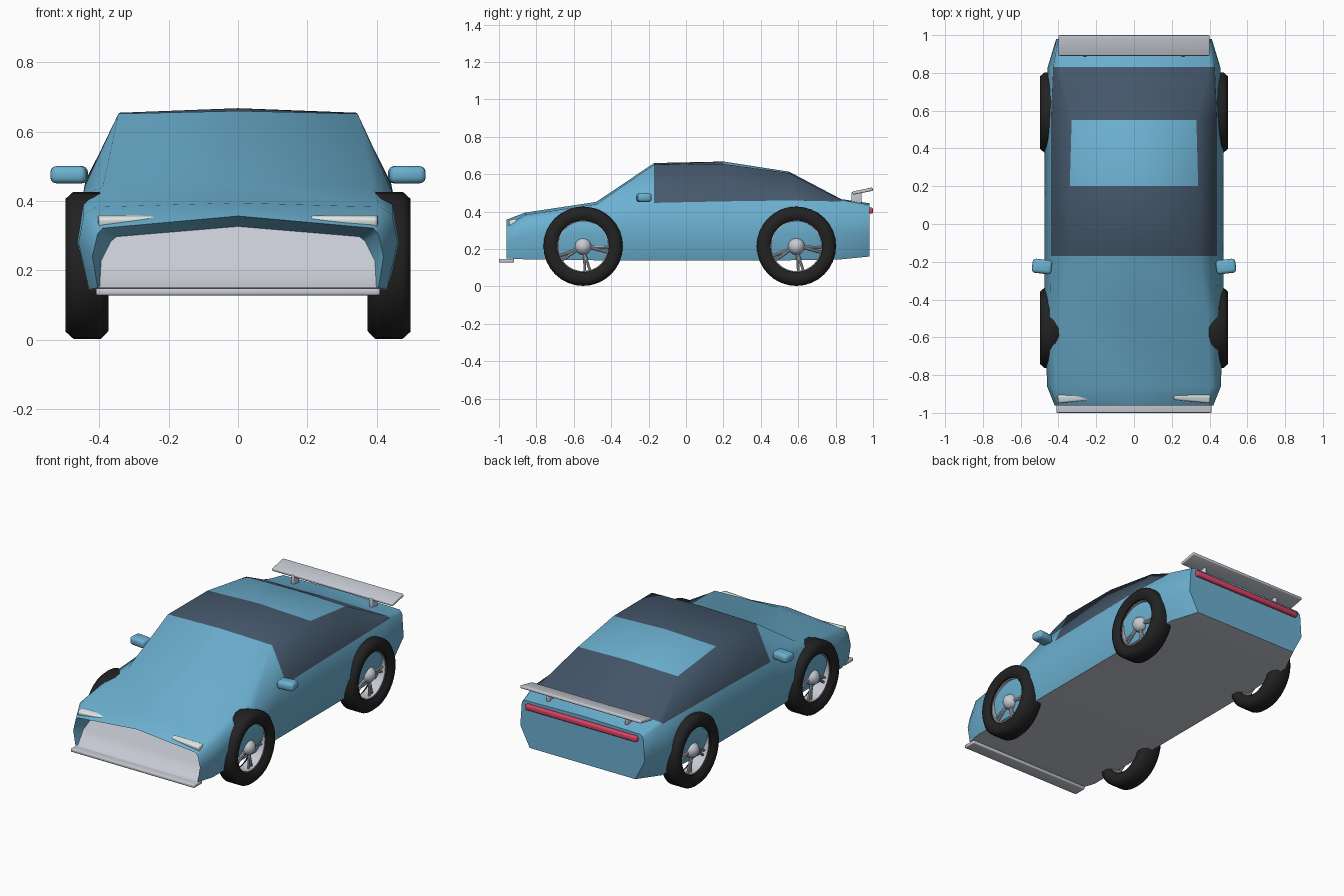
import bpy, bmesh, math
from mathutils import Vector, Matrix

if "Cube" in bpy.data.objects:
    bpy.data.objects.remove(bpy.data.objects["Cube"])


def mat(name, r, g, b):
    m = bpy.data.materials.new(name)
    m.diffuse_color = (r, g, b, 1)
    m.use_nodes = True
    m.node_tree.nodes["Principled BSDF"].inputs["Base Color"].default_value = m.diffuse_color
    return m


BLUE = mat("blue paint", .15, .44, .64)
GLASS = mat("dark glass", .06, .098, .15)
SILVER = mat("silver", .57, .59, .65)
BLACK = mat("black rubber", .016, .016, .016)
RED = mat("red lamp", .70, .055, .13)
LAMP = mat("pale lamp", .74, .82, .80)


def finish(name, bm, mats, angle=35):
    bmesh.ops.recalc_face_normals(bm, faces=bm.faces[:])
    me = bpy.data.meshes.new(name)
    bm.to_mesh(me)
    bm.free()
    ob = bpy.data.objects.new(name, me)
    bpy.context.collection.objects.link(ob)
    for m in mats:
        me.materials.append(m)
    bpy.ops.object.select_all(action='DESELECT')
    ob.select_set(True)
    bpy.context.view_layer.objects.active = ob
    bpy.ops.object.shade_smooth_by_angle(angle=math.radians(angle))
    return ob


def box(name, loc, size, m, bevel=0.0, rot=(0, 0, 0), thin_end=0, angle=70):
    # Rounded box; thin_end is the x direction that narrows
    bm = bmesh.new()
    bmesh.ops.create_cube(bm, size=1)
    for v in bm.verts:
        k = .65 if v.co.x * thin_end > 0 else 1
        v.co = Vector((v.co.x * size[0], v.co.y * size[1] * k, v.co.z * size[2] * k))
    bmesh.ops.bevel(bm, geom=bm.edges[:], offset=bevel, segments=3,
                    affect='EDGES', profile=.5)
    ob = finish(name, bm, [m], angle)
    ob.location = loc
    ob.rotation_euler = rot
    return ob


# Body: lofted half sections (y, sill, waist, belt, roof edge, centre height)
STATIONS = [
    (-.96, (.405, .15), (.42, .24), (.405, .305), (.39, .322), .357),
    (-.86, (.43, .145), (.46, .28), (.445, .36), (.41, .383), .395),
    (-.48, (.43, .14), (.472, .28), (.447, .42), (.39, .44), .452),
    (-.17, (.43, .14), (.475, .28), (.44, .447), (.345, .652), .660),
    (.20, (.43, .14), (.475, .28), (.44, .455), (.34, .655), .668),
    (.55, (.43, .14), (.472, .28), (.44, .46), (.33, .607), .614),
    (.83, (.42, .145), (.457, .29), (.428, .455), (.40, .462), .467),
    (.98, (.35, .16), (.412, .28), (.402, .42), (.385, .437), .445),
]
bm = bmesh.new()


def ring(pts):
    full = pts + [(-x, y, z) for x, y, z in reversed(pts[:-1])]
    return [bm.verts.new(p) for p in full]


rings = [ring([(x, s[0], z) for x, z in s[1:5]] + [(0, s[0], s[5])]) for s in STATIONS]
n = len(rings[0])
for i in range(len(rings) - 1):
    for j in range(n):
        k = (j + 1) % n
        f = bm.faces.new((rings[i][j], rings[i][k], rings[i + 1][k], rings[i + 1][j]))
        if j == n - 1:
            f.material_index = 2                       # floor
        elif 3 <= i <= 5 and (j in (2, 5) or (j in (3, 4) and i != 4)):
            f.material_index = 1                       # side, roof and rear glass
bm.faces.new(rings[-1])
# Mouth in the nose: panel sloping back towards the top, blue walls
nose = [(v.co.x, v.co.z) for v in rings[0][:5]]
back = ring([(x * (.985 - .5 * (z - .15)), -.945 + .5 * (z - .15), .153 + (z - .15) * .84)
             for x, z in nose])
for j in range(n):
    k = (j + 1) % n
    f = bm.faces.new((rings[0][j], rings[0][k], back[k], back[j]))
    f.material_index = 2 if j == n - 1 else 0
bm.faces.new(back).material_index = 2
finish("car_body", bm, [BLUE, GLASS, SILVER], 66)


def revolve(name, profile, y, z, side, m, steps=32):
    # Closed (radius, x) profile turned about the axle
    bm = bmesh.new()
    loops = []
    for s in range(steps):
        a = math.tau * s / steps
        loops.append([bm.verts.new((side * x, y + r * math.cos(a), z + r * math.sin(a)))
                      for r, x in profile])
    c = len(profile)
    for s in range(steps):
        p, q = loops[s], loops[(s + 1) % steps]
        for j in range(c):
            k = (j + 1) % c
            bm.faces.new((p[j], p[k], q[k], q[j]))
    return finish(name, bm, [m], 50)


def wheel(tag, y, side):
    z = .215
    revolve(tag + "_tyre", [(.138, .39), (.155, .374), (.19, .374), (.212, .395),
                            (.212, .475), (.192, .497), (.158, .497), (.138, .482)],
            y, z, side, BLACK)
    revolve(tag + "_rim", [(.133, .40), (.140, .40), (.140, .470), (.133, .470)],
            y, z, side, SILVER)
    # Hub and five twin spokes, the upper ones sunk into the body
    bm = bmesh.new()
    bmesh.ops.create_uvsphere(bm, u_segments=16, v_segments=10, radius=.045,
                              matrix=Matrix.Translation((side * .449, y, z)))
    for s in range(5):
        a = math.radians(-80 + 72 * s)
        for d in (-.1, .1):
            p = Vector((side * .453, y + .03 * math.cos(a), z + .03 * math.sin(a)))
            q = Vector((side * .449, y + .134 * math.cos(a + d), z + .134 * math.sin(a + d)))
            r = (q - p).to_track_quat('Z', 'Y').to_matrix().to_4x4()
            bmesh.ops.create_cone(bm, cap_ends=True, segments=8, radius1=.008, radius2=.007,
                                  depth=(q - p).length,
                                  matrix=Matrix.Translation((p + q) / 2) @ r)
    finish(tag + "_hub_and_spokes", bm, [SILVER], 40)


for side, s in ((1, "right"), (-1, "left")):
    wheel("front_" + s, -.55, side)
    wheel("rear_" + s, .59, side)
    # Door mirror
    box(s + "_mirror", (side * .487, -.225, .476), (.105, .075, .050), BLUE, .018,
        (0, 0, side * .12))
    # Slim headlight, thinner towards the middle
    box(s + "_headlight", (side * .306, -.920, .344), (.195, .046, .034), LAMP, .010,
        (.25, side * .03, side * -.05), -side)
    # Wing support
    box(s + "_wing_support", (side * .26, .912, .475), (.02, .055, .06), SILVER, .005)

# Splitter, rear wing and tail light bar
box("front_splitter", (0, -.96, .138), (.82, .08, .02), SILVER, .006)
box("rear_wing", (0, .945, .510), (.80, .11, .018), SILVER, .006, (.2, 0, 0))
box("tail_light_bar", (0, .985, .406), (.74, .03, .034), RED, .010)
